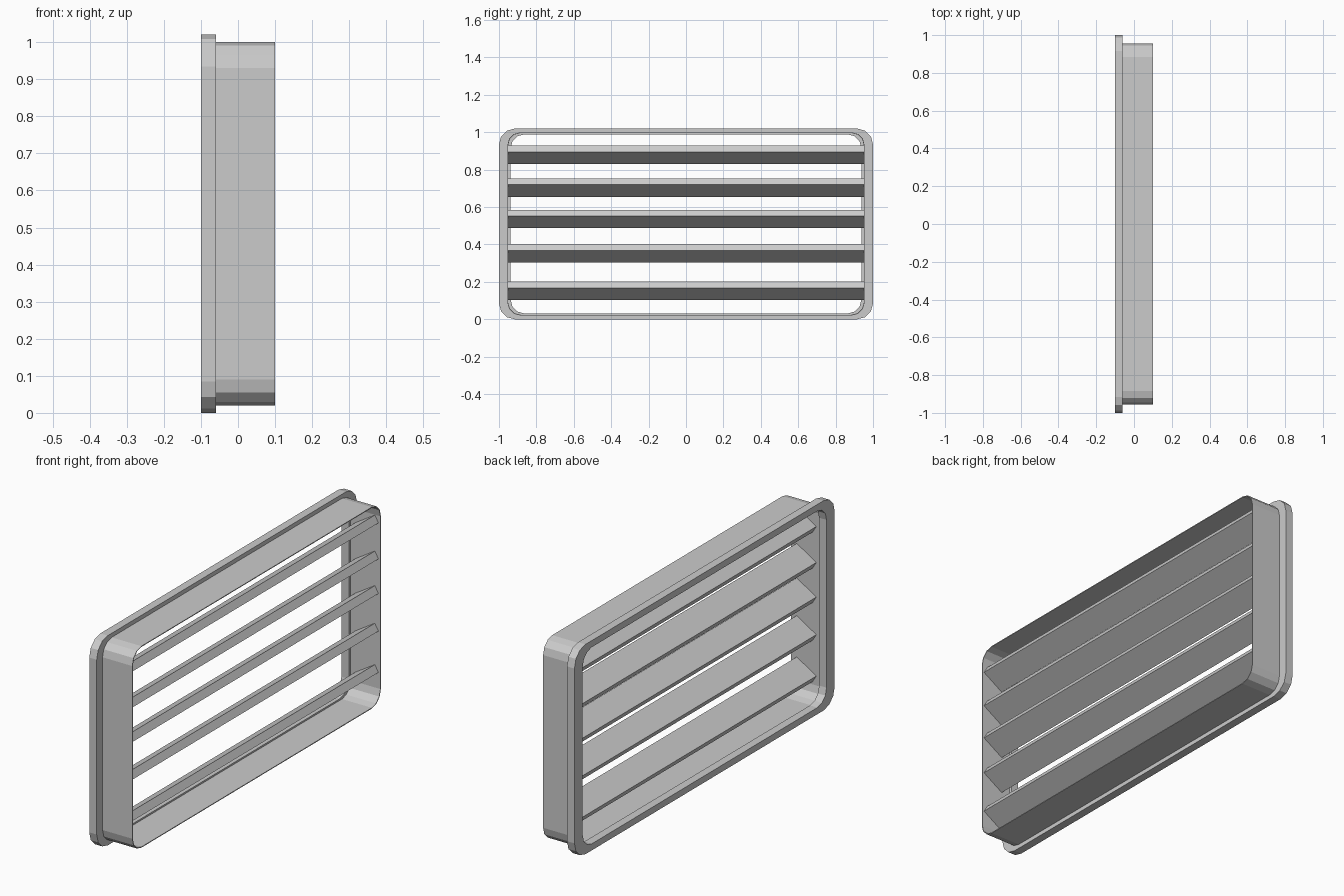
import bpy, bmesh
from math import cos, sin, pi

if "Cube" in bpy.data.objects:
    bpy.data.objects.remove(bpy.data.objects["Cube"])

MID_Z = 0.51


def rounded_rect(hy, hz, r, seg):
    """Outline of a rounded rectangle in the YZ plane."""
    pts = []
    for q, (sy, sz) in enumerate([(1, 1), (-1, 1), (-1, -1), (1, -1)]):
        for i in range(seg + 1):
            a = (q + i / seg) * pi / 2
            pts.append((sy * (hy - r) + r * cos(a),
                        MID_Z + sz * (hz - r) + r * sin(a)))
    return pts


def finish(name, bm):
    bmesh.ops.recalc_face_normals(bm, faces=bm.faces)
    mesh = bpy.data.meshes.new(name)
    bm.to_mesh(mesh)
    bm.free()
    obj = bpy.data.objects.new(name, mesh)
    bpy.context.collection.objects.link(obj)
    return obj


def frame(name, x0, x1, outer, inner):
    """Hollow frame: four loops bridged around a rectangular section."""
    bm = bmesh.new()
    loops = [[bm.verts.new((x, y, z)) for y, z in pts]
             for x, pts in [(x0, outer), (x1, outer), (x1, inner), (x0, inner)]]
    n = len(outer)
    for k in range(4):
        a, b = loops[k], loops[(k + 1) % 4]
        for i in range(n):
            j = (i + 1) % n
            bm.faces.new((a[i], a[j], b[j], b[i]))
    return finish(name, bm)


def louver(name, z, half_len=0.953):
    """Tilted slat, lowest corner at height z."""
    profile = [(-0.015, 0), (0.09, 0.065), (0.07, 0.098), (-0.035, 0.033)]
    bm = bmesh.new()
    face = bm.faces.new([bm.verts.new((x, -half_len, z + dz)) for x, dz in profile])
    ext = bmesh.ops.extrude_face_region(bm, geom=[face])
    moved = [v for v in ext["geom"] if isinstance(v, bmesh.types.BMVert)]
    bmesh.ops.translate(bm, verts=moved, vec=(0, 2 * half_len, 0))
    return finish(name, bm)


# Front flange with a lip that reaches inside the sleeve
frame("flange", -0.1, -0.06,
      rounded_rect(1.0, 0.51, 0.085, 3), rounded_rect(0.937, 0.478, 0.07, 3))

# Thin wall sleeve behind the flange
frame("sleeve", -0.06, 0.1,
      rounded_rect(0.955, 0.49, 0.07, 3), rounded_rect(0.951, 0.486, 0.066, 3))

# Tilted slats
for i, z in enumerate([0.103, 0.304, 0.487, 0.655, 0.83]):
    louver(f"louver_{i + 1}", z)
